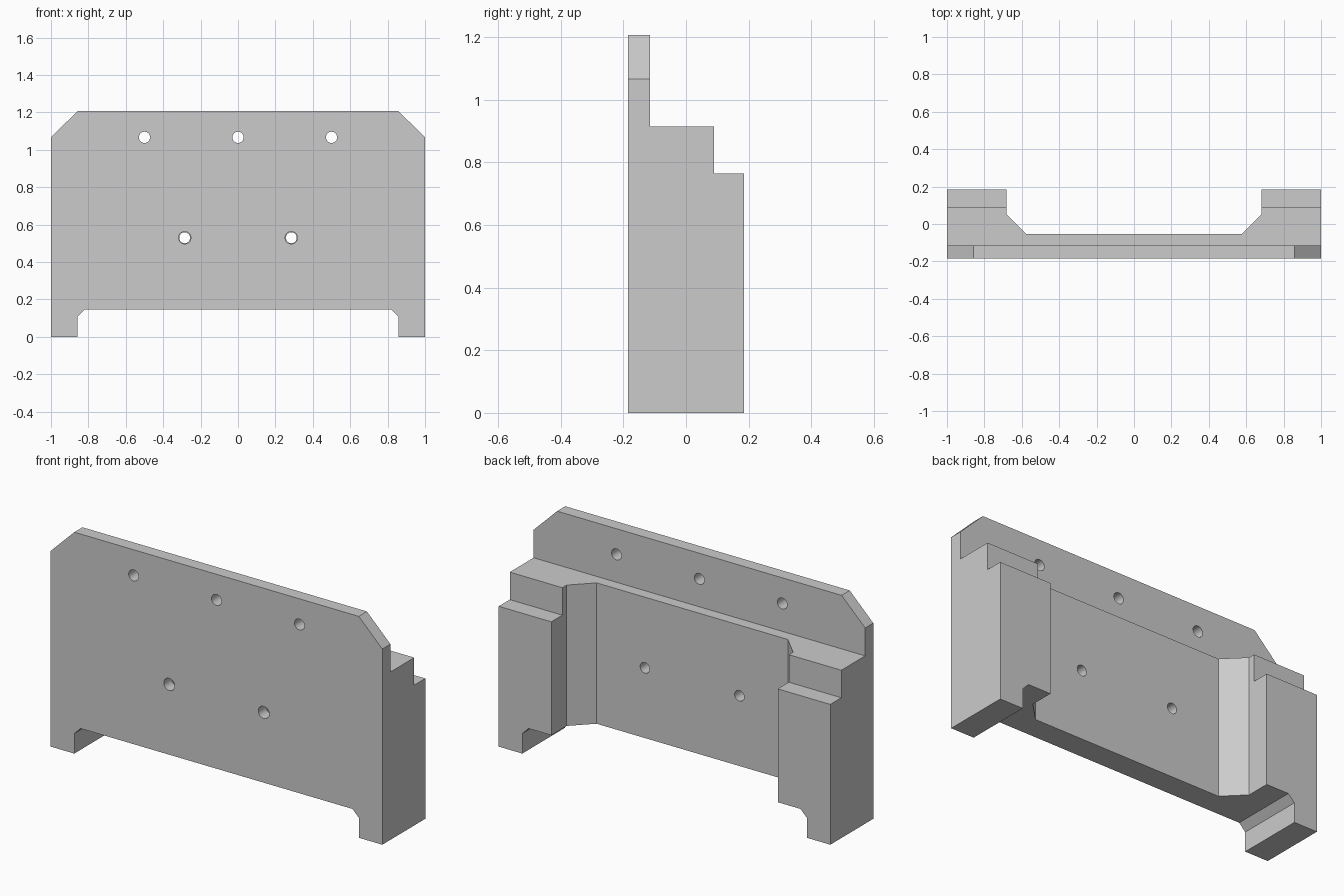
import bpy
import bmesh
from mathutils import Vector

cube = bpy.data.objects.get("Cube")
if cube:
    bpy.data.objects.remove(cube, do_unlink=True)

grey = bpy.data.materials.new("plain_grey")
grey.use_nodes = True
colour = (0.6, 0.6, 0.6, 1)
grey.diffuse_color = colour
grey.node_tree.nodes["Principled BSDF"].inputs["Base Color"].default_value = colour


def prism(name, outline, axis, start, end):
    """Extrude a 2D outline along axis 0, 1 or 2 from start to end."""
    bm = bmesh.new()
    corners = []
    for a, b in outline:
        p = [a, b]
        p.insert(axis, start)
        corners.append(bm.verts.new(p))
    face = bm.faces.new(corners)
    move = Vector((0, 0, 0))
    move[axis] = end - start
    top = bmesh.ops.extrude_face_region(bm, geom=[face])["geom"]
    bmesh.ops.translate(bm, vec=move, verts=[v for v in top if isinstance(v, bmesh.types.BMVert)])
    bmesh.ops.recalc_face_normals(bm, faces=bm.faces)
    mesh = bpy.data.meshes.new(name)
    bm.to_mesh(mesh)
    bm.free()
    mesh.materials.append(grey)
    obj = bpy.data.objects.new(name, mesh)
    bpy.context.collection.objects.link(obj)
    return obj


def drill(name, x, z, radius, start, end):
    bpy.ops.mesh.primitive_cylinder_add(
        vertices=32, radius=radius, depth=end - start,
        location=(x, (start + end) / 2, z), rotation=(1.5707963, 0, 0))
    obj = bpy.context.object
    obj.name = name
    obj.data.materials.append(grey)
    return obj


def mirrored(half):
    """Complete an outline given for x > 0."""
    return half + [(-a, b) for a, b in reversed(half)]


def combine(target, tool, operation):
    mod = target.modifiers.new(tool.name, "BOOLEAN")
    mod.operation = operation
    mod.solver = "EXACT"
    mod.object = tool
    tool.hide_render = True
    tools.append(tool)


tools = []

# Stepped side section, oversized where the front outline trims it
body = prism("stepped_plate", [
    (-.185, -.1), (.185, -.1), (.185, .765), (.09, .765),
    (.09, .915), (-.115, .915), (-.115, 1.3), (-.185, 1.3)], 0, -1.1, 1.1)

# Front outline: clipped top corners, feet and chamfered bottom notch
front = prism("front_outline", mirrored([
    (.82, .147), (.858, .109), (.858, 0), (1, 0), (1, 1.067), (.858, 1.207)]), 1, -.3, .3)
combine(body, front, "INTERSECT")

# Rear pocket with slanted inner corners
pocket = prism("rear_pocket", mirrored([
    (.577, -.053), (.683, .053), (.683, .3)]), 2, -.2, 1.1)
combine(body, pocket, "DIFFERENCE")

# Upper row of through holes
for x in (-.5, 0, .5):
    combine(body, drill("upper_hole", x, 1.067, .03, -.3, .3), "DIFFERENCE")

# Lower holes, slightly wider at the front
for x in (-.285, .285):
    combine(body, drill("lower_hole", x, .53, .029, -.3, .3), "DIFFERENCE")
    combine(body, drill("lower_counterbore", x, .53, .033, -.3, -.12), "DIFFERENCE")

# Bake the cuts and drop the cutters
bpy.context.view_layer.update()
baked = bpy.data.meshes.new_from_object(body.evaluated_get(bpy.context.evaluated_depsgraph_get()))
body.modifiers.clear()
body.data = baked
for tool in tools:
    bpy.data.objects.remove(tool, do_unlink=True)

# Smooth hole walls, crisp edges elsewhere
bpy.ops.object.select_all(action="DESELECT")
body.select_set(True)
bpy.context.view_layer.objects.active = body
bpy.ops.object.shade_smooth_by_angle()
